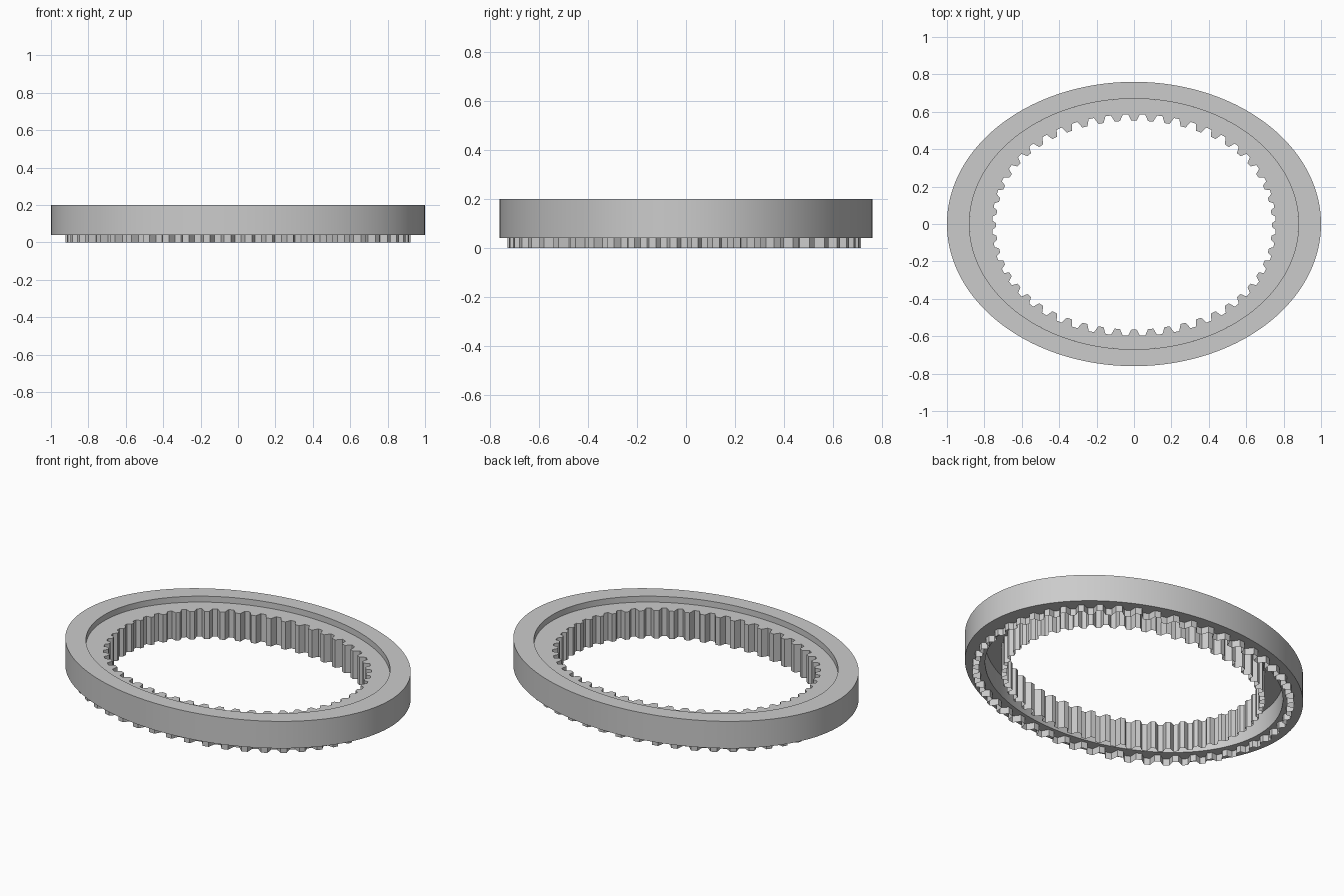
import bpy, bmesh, math

if "Cube" in bpy.data.objects:
    bpy.data.objects.remove(bpy.data.objects["Cube"])

TEETH = 52
SEG = TEETH * 4


def ellipse(a, b, z):
    return [(a * math.cos(2 * math.pi * i / SEG), b * math.sin(2 * math.pi * i / SEG), z)
            for i in range(SEG)]


def toothed(scale, z):
    """Oval loop with one trapezoid tooth every four points."""
    pts = []
    for k in range(TEETH):
        for off, side in ((-0.34, 1), (-0.16, -1), (0.16, -1), (0.34, 1)):
            t = 2 * math.pi * (k + off) / TEETH + math.pi / 2
            c, s = math.cos(t), math.sin(t)
            amp = 0.009 + 0.007 * s * s + 0.004 * abs(math.sin(2 * t))
            f = 1 + 0.02 * math.sin(2 * t) ** 2
            n = math.hypot(c / 0.748, s / 0.575)
            x = 0.748 * c * f + side * amp * (c / 0.748) / n
            y = 0.575 * s * f + side * amp * (s / 0.575) / n - 0.006
            pts.append((x * scale, y * scale, z))
    return pts


def matching_ellipse(a, b, z):
    """Ellipse sampled at the same angles as the toothed loop."""
    return [(a * math.cos(t), b * math.sin(t), z)
            for k in range(TEETH) for off in (-0.34, -0.16, 0.16, 0.34)
            for t in [2 * math.pi * (k + off) / TEETH + math.pi / 2]]


def loft(name, loops, closed=False):
    bm = bmesh.new()
    rows = [[bm.verts.new(p) for p in loop] for loop in loops]
    pairs = list(zip(rows, rows[1:]))
    if closed:
        pairs.append((rows[-1], rows[0]))
    for lo, hi in pairs:
        for i in range(SEG):
            j = (i + 1) % SEG
            bm.faces.new((lo[i], lo[j], hi[j], hi[i]))
    me = bpy.data.meshes.new(name)
    bm.to_mesh(me)
    bm.free()
    ob = bpy.data.objects.new(name, me)
    bpy.context.collection.objects.link(ob)
    bpy.ops.object.select_all(action='DESELECT')
    ob.select_set(True)
    bpy.context.view_layer.objects.active = ob
    bpy.ops.object.shade_smooth_by_angle(angle=math.radians(25))
    return ob


# Smooth oval outer ring
loft("outer_ring", [ellipse(1.0, 0.76, 0.04), ellipse(1.0, 0.76, 0.2),
                    ellipse(0.88, 0.67, 0.2), ellipse(0.88, 0.67, 0.04)], closed=True)

# Recessed ledge turning down into the thin inner toothed wall
loft("inner_toothed_wall", [matching_ellipse(0.88, 0.67, 0.165),
                            toothed(1.0, 0.165), toothed(1.0, 0.0)])

# Thin toothed skirt under the outer ring
loft("lower_toothed_skirt", [toothed(1.22, 0.0), toothed(1.22, 0.04)])
